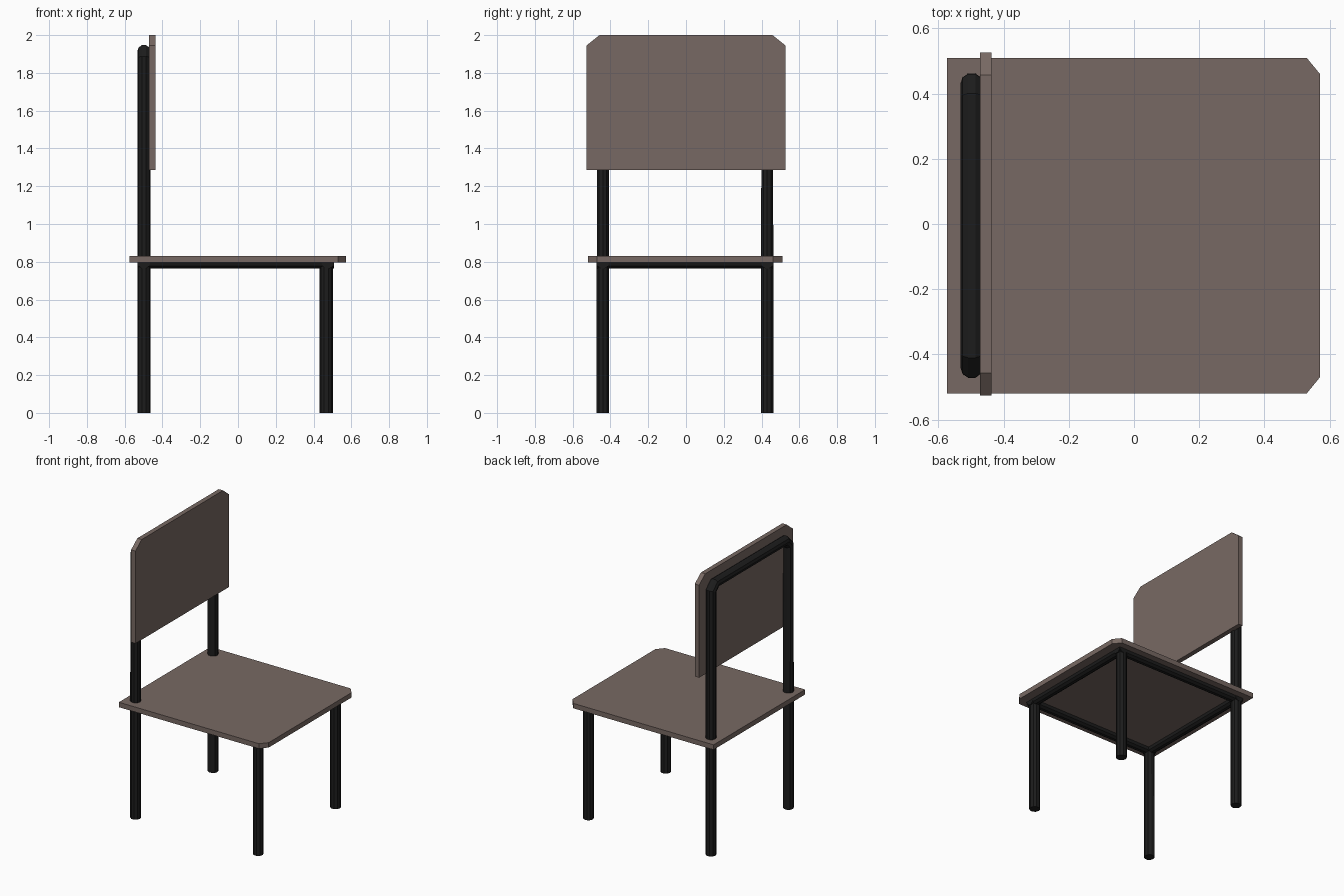
import bpy, bmesh
from mathutils import Vector

if "Cube" in bpy.data.objects:
    bpy.data.objects.remove(bpy.data.objects["Cube"])


def material(name, rgb):
    m = bpy.data.materials.new(name)
    m.diffuse_color = (*rgb, 1)
    m.use_nodes = True
    m.node_tree.nodes["Principled BSDF"].inputs["Base Color"].default_value = m.diffuse_color
    return m


BROWN = material("taupe_panel", (0.187, 0.141, 0.125))
BLACK = material("black_metal", (0.012, 0.012, 0.012))
R = 0.035     # tube radius
CY = -0.005   # middle of the frame in y


def panel(name, outline, thickness):
    """Extrude a closed outline along the given vector."""
    bm = bmesh.new()
    face = bm.faces.new([bm.verts.new(p) for p in outline])
    ext = bmesh.ops.extrude_face_region(bm, geom=[face], use_keep_orig=True)
    verts = [g for g in ext["geom"] if isinstance(g, bmesh.types.BMVert)]
    bmesh.ops.translate(bm, vec=Vector(thickness), verts=verts)
    bmesh.ops.recalc_face_normals(bm, faces=bm.faces)
    me = bpy.data.meshes.new(name)
    bm.to_mesh(me)
    bm.free()
    me.materials.append(BROWN)
    ob = bpy.data.objects.new(name, me)
    bpy.context.collection.objects.link(ob)


def tube(name, points, radius=R):
    """Low-poly capped tube along a path."""
    cu = bpy.data.curves.new(name, "CURVE")
    cu.dimensions = "3D"
    cu.bevel_depth = radius
    cu.bevel_resolution = 3
    cu.use_fill_caps = True
    sp = cu.splines.new("POLY")
    sp.points.add(len(points) - 1)
    for p, co in zip(sp.points, points):
        p.co = (*co, 1)
    cu.materials.append(BLACK)
    ob = bpy.data.objects.new(name, cu)
    bpy.context.collection.objects.link(ob)
    bpy.ops.object.select_all(action="DESELECT")
    ob.select_set(True)
    bpy.context.view_layer.objects.active = ob
    bpy.ops.object.convert(target="MESH")
    for f in bpy.context.object.data.polygons:
        f.use_smooth = False


# Seat with clipped front corners
panel("seat", [(-0.574, -0.52, 0.795), (0.53, -0.52, 0.795), (0.571, -0.47, 0.795),
               (0.571, 0.46, 0.795), (0.53, 0.51, 0.795), (-0.574, 0.51, 0.795)],
      (0, 0, 0.035))

# Backrest with clipped top corners
panel("backrest", [(-0.472, -0.527, 1.287), (-0.472, 0.527, 1.287), (-0.472, 0.527, 1.945),
                   (-0.472, 0.458, 2.0), (-0.472, -0.458, 2.0), (-0.472, -0.527, 1.945)],
      (0.034, 0, 0))

# Back legs and top bar in one bent tube
XB, XF, W = -0.498, 0.467, 0.435
tube("back_frame", [(XB, CY - W, 0), (XB, CY - W, 1.875), (XB, CY - W + 0.042, 1.916),
                    (XB, CY + W - 0.042, 1.916), (XB, CY + W, 1.875), (XB, CY + W, 0)])

# Front legs and side rails
for side, s in (("right", -1), ("left", 1)):
    y = CY + s * W
    tube("front_leg_" + side, [(XF, y, 0), (XF, y, 0.8)])
    tube("side_rail_" + side, [(XB - 0.033, y, 0.796), (XF + 0.04, y, 0.796)], 0.033)

# Cross rails under the seat
for name, x in (("front_rail", XF + 0.008), ("back_rail", XB)):
    tube(name, [(x, CY - W - 0.033, 0.796), (x, CY + W + 0.033, 0.796)], 0.033)
